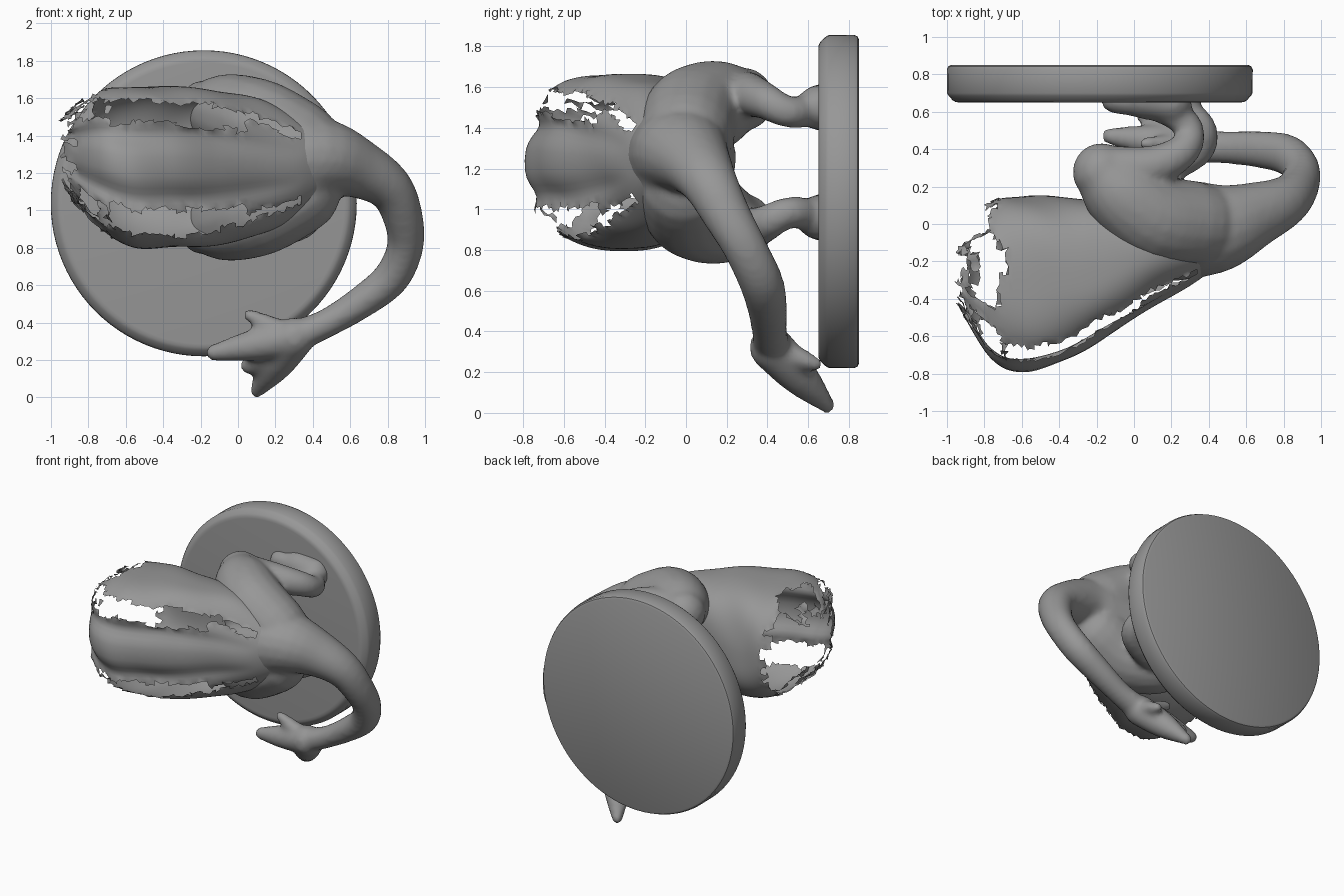
import bpy, bmesh, math, random
from mathutils import Vector

if "Cube" in bpy.data.objects:
    bpy.data.objects.remove(bpy.data.objects["Cube"])

random.seed(4)
MID = 1.23  # left/right symmetry plane of the creature (along z)
grey = bpy.data.materials.new("dark_grey")
grey.diffuse_color = (.31, .31, .31, 1)
grey.use_nodes = True
grey.node_tree.nodes["Principled BSDF"].inputs["Base Color"].default_value = grey.diffuse_color


def finish(name, bm):
    me = bpy.data.meshes.new(name)
    bm.to_mesh(me)
    bm.free()
    for p in me.polygons:
        p.use_smooth = True
    me.materials.append(grey)
    ob = bpy.data.objects.new(name, me)
    bpy.context.collection.objects.link(ob)
    return ob


def spline(pts, t):
    """Catmull-Rom through tuples, t in 0..1"""
    f = t * (len(pts) - 1)
    i = min(int(f), len(pts) - 2)
    u = f - i
    a, b, c, d = (pts[max(0, min(len(pts) - 1, k))] for k in (i - 1, i, i + 1, i + 2))
    return [0.5 * (2 * q + (r - p) * u + (2 * p - 5 * q + 4 * r - s) * u * u
                   + (3 * q - p - 3 * r + s) * u ** 3) for p, q, r, s in zip(a, b, c, d)]


def limb(bm, pts, stretch=1.0, mirror=False, shift=0.0):
    """Round-ended tube along a path of (x, y, z, radius); mirrored copy may be shifted in x"""
    if mirror:
        limb(bm, [(x + shift * min(1, max(0, (y - .27) / .12)), y, 2 * MID - z, r)
                  for x, y, z, r in pts], stretch)
    n, seg = (len(pts) - 1) * 4, 18
    path = [spline(pts, k / n) for k in range(n + 1)]
    pos = [Vector(p[:3]) for p in path]
    tan = [(pos[min(k + 1, n)] - pos[max(k - 1, 0)]).normalized() for k in range(n + 1)]
    stations = [(pos[k], tan[k], path[k][3]) for k in range(n + 1)]
    caps = [math.radians(d) for d in (22, 45, 65, 82)]
    head = [(pos[0] - tan[0] * path[0][3] * math.sin(a), tan[0], path[0][3] * math.cos(a))
            for a in reversed(caps)]
    tail = [(pos[n] + tan[n] * path[n][3] * math.sin(a), tan[n], path[n][3] * math.cos(a))
            for a in caps]
    side = tan[0].orthogonal()
    loops = []
    for c, t, r in head + stations + tail:
        side = (side - t * side.dot(t)).normalized()
        up = t.cross(side)
        ring = []
        for j in range(seg):
            a = 2 * math.pi * j / seg
            o = (side * math.cos(a) + up * math.sin(a)) * r
            o.y *= stretch
            ring.append(bm.verts.new(c + o))
        loops.append(ring)
    for p, q in zip(loops, loops[1:]):
        for j in range(seg):
            k = (j + 1) % seg
            bm.faces.new((p[j], p[k], q[k], q[j]))
    bm.faces.new(loops[0][::-1])
    bm.faces.new(loops[-1])


# round display base, lathed around the y axis
bm = bmesh.new()
prof = [(.752, .65), (.77, .652), (.785, .66), (.808, .685), (.817, .70),
        (.818, .825), (.81, .843), (.795, .85)]
SEG = 96
loops = [[bm.verts.new((-.183 + r * math.cos(2 * math.pi * j / SEG), y,
                        1.038 + r * math.sin(2 * math.pi * j / SEG))) for j in range(SEG)]
         for r, y in prof]
for p, q in zip(loops, loops[1:]):
    for j in range(SEG):
        k = (j + 1) % SEG
        bm.faces.new((p[j], q[j], q[k], p[k]))
bm.faces.new(loops[0])
bm.faces.new(loops[-1][::-1])
bm.normal_update()
base = finish("round_base", bm)
bpy.context.view_layer.objects.active = base
base.select_set(True)
bpy.ops.object.shade_smooth_by_angle(angle=math.radians(35))

# hips, legs and tail, fused into one smooth skin
bm = bmesh.new()
limb(bm, [(.1, .02, MID, .16), (.3, -.03, MID, .25)])
limb(bm, [(.32, .0, 1.36, .23), (.12, .03, 1.46, .24), (-.06, .16, 1.52, .215),
          (-.17, .275, 1.54, .16)], mirror=True)                                   # thighs
limb(bm, [(-.14, .29, 1.55, .13), (.1, .31, 1.56, .11), (.26, .39, 1.53, .09),
          (.3, .49, 1.48, .078), (.24, .57, 1.48, .08), (.1, .64, 1.5, .085),
          (-.1, .67, 1.51, .08)], mirror=True, shift=.07)                          # shanks and feet
limb(bm, [(.2, .65, 1.5, .11), (.05, .68, 1.5, .12)], mirror=True, shift=.05)
limb(bm, [(.2, -.03, 1.25, .25), (.45, -.02, 1.28, .215), (.65, .05, 1.22, .16),
          (.81, .12, 1.12, .125), (.88, .2, .97, .108), (.895, .29, .81, .098),
          (.82, .37, .64, .098), (.66, .40, .51, .088), (.48, .41, .40, .078),
          (.32, .42, .33, .085)], stretch=1.12)                                    # tail
root = (.3, .42, .32)
for end, r0, r1 in [((.06, .43, .44), .065, .035), ((-.13, .47, .24), .1, .045),
                    ((.1, .695, .035), .11, .04), ((.32, .63, .24), .07, .04),
                    ((.06, .58, .17), .09, .05)]:                                  # tail fin lobes
    mid = [(a + b) / 2 for a, b in zip(root, end)]
    limb(bm, [(*root, r0), (*mid, r0 * .85), (*end, r1)])
body = finish("hips_legs_and_tail", bm)
rm = body.modifiers.new("fuse", 'REMESH')
rm.mode = 'VOXEL'
rm.voxel_size = .02
rm.use_smooth_shade = True
sm = body.modifiers.new("soften", 'SMOOTH')
sm.factor = .5
sm.iterations = 7

# torn hollow torso: rings of (x, back y, belly y, half width, centre z)
rings = [(.48, -.2, .10, .16, 1.25), (.33, -.31, .10, .26, 1.23), (.12, -.43, .12, .36, 1.23),
         (-.1, -.57, .13, .41, 1.23), (-.35, -.72, .14, .43, 1.235),
         (-.58, -.79, .15, .425, 1.24), (-.77, -.72, .11, .35, 1.28), (-.95, -.42, -.08, .17, 1.32)]
NX, NA = 80, 100
bm = bmesh.new()
grid = []
for i in range(NX + 1):
    x, y0, y1, w, zc = spline(rings, i / NX)
    deep = max(0, min(1, (.35 - x) / .6))
    box = 1 - .22 * deep                                 # squarer section toward the chest
    row = []
    for j in range(NA):
        a = 2 * math.pi * j / NA
        c, s = math.cos(a), math.sin(a)
        fold = 1 + .02 * math.sin(5 * a + 6 * x) * math.sin(9 * x)
        groove = .045 * deep * math.exp(-((abs((a + math.pi) % (2 * math.pi) - math.pi) - .3) / .15) ** 2)
        y = (y0 + y1) / 2 - (y1 - y0) / 2 * math.copysign(abs(c) ** box, c) * fold + groove
        z = zc + w * math.copysign(abs(s) ** box, s) * fold
        row.append(bm.verts.new((x, y, z)))
    grid.append(row)
noise = [[random.uniform(-1, 1) for _ in range(NX // 3 + 2)] for _ in range(4)]
tear = [random.uniform(-.04, .04) for _ in range(NA // 2 + 1)]
for i in range(NX):
    x = spline(rings, (i + .5) / NX)[0]
    for j in range(NA):
        d = 360 * (j + .5) / NA
        side = 0 if d < 180 else 1
        s = d if d < 180 else 360 - d
        lo = (38 if x > .05 else 27) + 3 * noise[side][i // 3]
        hi = (47 if x > .05 else 49) + 3 * noise[2 + side][i // 3]
        if side and -.68 < x < -.1:
            hi += 7
        if -.68 < x < .33 and lo < s < hi:
            continue                                     # slits beside the spine
        jag = tear[j // 2]
        if -.86 + jag < x < -.71 + jag and (32 < s < 60 or 74 < s < 122):
            continue                                     # holes at the front
        if x < -.91 + jag or (s > 125 and x < -.76 + jag):
            continue                                     # ragged front rim
        bm.faces.new((grid[i][j], grid[i][(j + 1) % NA],
                      grid[i + 1][(j + 1) % NA], grid[i + 1][j]))
for v in [v for v in bm.verts if not v.link_faces]:
    bm.verts.remove(v)
for v in bm.verts:                                       # fray the torn edges
    if v.is_boundary and v.co.x < .3:
        v.co += Vector([random.uniform(-.012, .012) for _ in range(3)])
bm.normal_update()
finish("torn_torso", bm)
